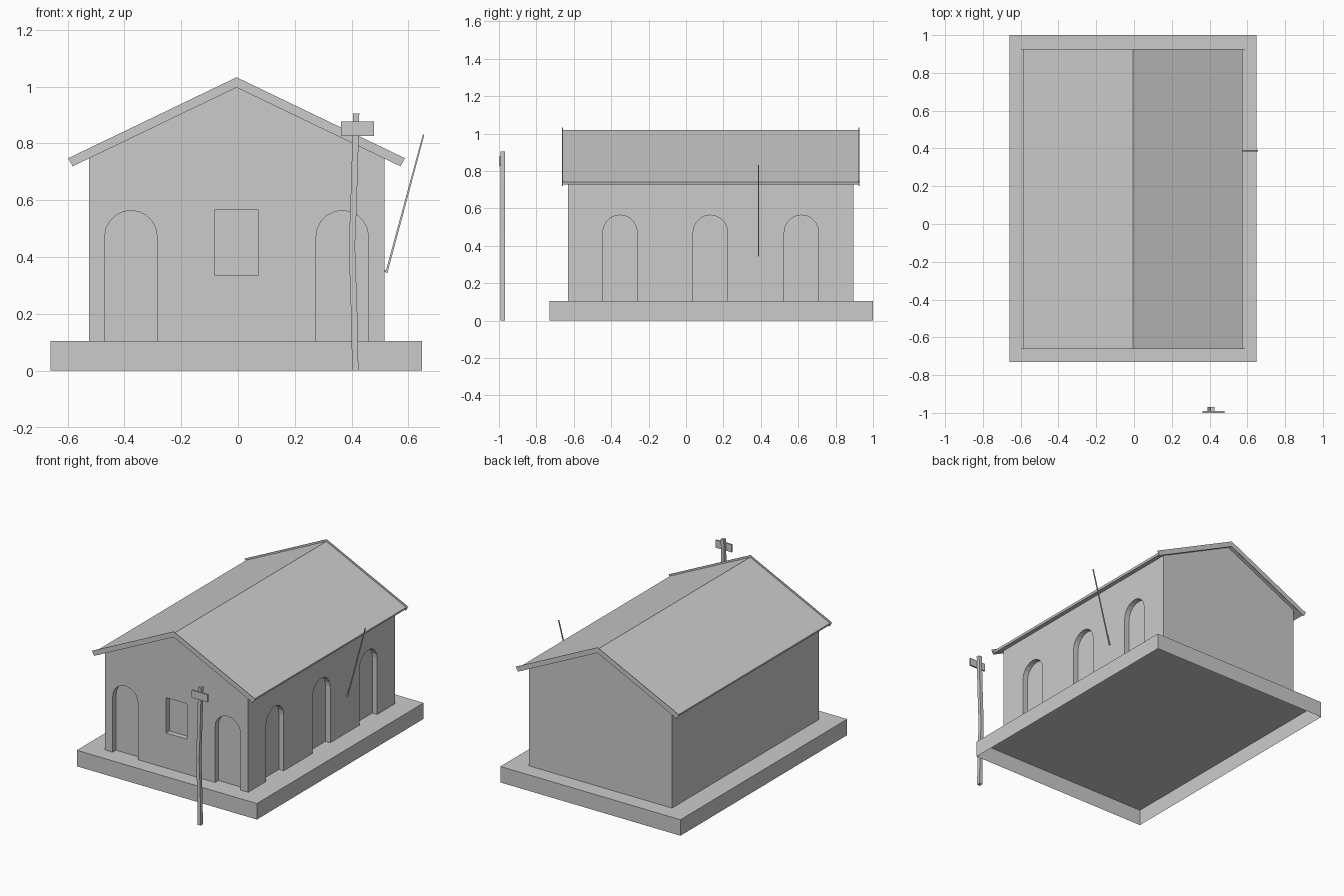
import bpy, bmesh, math
from mathutils import Vector

if "Cube" in bpy.data.objects:
    bpy.data.objects.remove(bpy.data.objects["Cube"], do_unlink=True)

grey = bpy.data.materials.new("plain grey")
grey.use_nodes = True
grey.diffuse_color = (0.6, 0.6, 0.6, 1)
grey.node_tree.nodes["Principled BSDF"].inputs["Base Color"].default_value = grey.diffuse_color


def finish(name, bm):
    bmesh.ops.recalc_face_normals(bm, faces=bm.faces)
    mesh = bpy.data.meshes.new(name)
    bm.to_mesh(mesh)
    bm.free()
    mesh.materials.append(grey)
    obj = bpy.data.objects.new(name, mesh)
    bpy.context.collection.objects.link(obj)
    return obj


def prism(name, profile, start, end, axis="y"):
    """Extrude a (horizontal, z) outline along x or y."""
    bm = bmesh.new()
    place = (lambda h, z: (h, start, z)) if axis == "y" else (lambda h, z: (start, h, z))
    face = bm.faces.new([bm.verts.new(place(h, z)) for h, z in profile])
    made = bmesh.ops.extrude_face_region(bm, geom=[face])["geom"]
    step = Vector((0, end - start, 0)) if axis == "y" else Vector((end - start, 0, 0))
    bmesh.ops.translate(bm, vec=step, verts=[v for v in made if isinstance(v, bmesh.types.BMVert)])
    return finish(name, bm)


def rect(a, b, low, high):
    return [(a, low), (b, low), (b, high), (a, high)]


def arch(a, b, low, spring, segments=10):
    mid, r = (a + b) / 2, (b - a) / 2
    arc = [(mid + r * math.cos(math.pi * i / segments), spring + r * math.sin(math.pi * i / segments))
           for i in range(segments + 1)]
    return [(a, low), (b, low)] + arc


def chevron(half, peak, eave, drop, inset):
    """Inverted V outline; drop is the vertical thickness at the ridge."""
    return [(RIDGE - half, eave), (RIDGE, peak), (RIDGE + half, eave),
            (RIDGE + half - inset, eave - drop + inset * SLOPE), (RIDGE, peak - drop),
            (RIDGE - half + inset, eave - drop + inset * SLOPE)]


RIDGE, SLOPE, FLOOR = -0.005, 0.48, 0.105
FRONT, SIDE, DEPTH = -0.63, 0.515, 0.035

# Plinth, open underneath
plinth = prism("plinth", rect(-0.66, 0.648, 0, FLOOR), -0.73, 1.0)
bm = bmesh.new()
bm.from_mesh(plinth.data)
bm.normal_update()
bmesh.ops.delete(bm, geom=[f for f in bm.faces if f.normal.z < -0.9], context="FACES_ONLY")
bm.to_mesh(plinth.data)
bm.free()

# House walls with gables
walls = prism("walls", [(-0.525, FLOOR), (SIDE, FLOOR), (SIDE, 0.754),
                        (RIDGE, 1.004), (-0.525, 0.754)], FRONT, 0.895)

# Recessed doorways and window
cutters = [prism("front_door_cutter", arch(a, a + 0.184, 0.05, 0.472), FRONT - 0.1, FRONT + DEPTH)
           for a in (-0.469, 0.275)]
cutters.append(prism("window_cutter", rect(-0.081, 0.07, 0.335, 0.567), FRONT - 0.1, FRONT + DEPTH))
cutters += [prism("side_door_cutter", arch(a, a + 0.184, 0.05, 0.472), SIDE - DEPTH, SIDE + 0.1, "x")
            for a in (-0.445, 0.038, 0.525)]
for cutter in cutters:
    cutter.hide_render = True
    cutter.hide_viewport = True
    mod = walls.modifiers.new("recess", "BOOLEAN")
    mod.operation = "DIFFERENCE"
    mod.solver = "EXACT"
    mod.object = cutter
bpy.context.view_layer.update()
cut = bpy.data.meshes.new_from_object(walls.evaluated_get(bpy.context.evaluated_depsgraph_get()))
walls.modifiers.clear()
walls.data = cut
for cutter in cutters:
    bpy.data.objects.remove(cutter, do_unlink=True)

# Roof sheet and the thin boards that close its two ends
prism("roof", chevron(0.58, 1.02, 0.742, 0.016, 0.004), -0.658, 0.925)
for name, y in (("front_gable_board", -0.662), ("back_gable_board", 0.923)):
    prism(name, chevron(0.593, 1.033, 0.748, 0.036, 0.016), y, y + 0.004)

# Signpost with a slightly crooked shaft
centres = [(0, 0.413), (0.2, 0.409), (0.44, 0.401), (0.56, 0.406), (0.72, 0.411), (0.905, 0.416)]
shaft = [(x - 0.011, z) for z, x in centres] + [(x + 0.011, z) for z, x in reversed(centres)]
prism("signpost", shaft, -0.992, -0.969)
prism("sign_board", rect(0.362, 0.478, 0.827, 0.877), -1.0, -0.99)

# Slanted pole on the side wall, with its small bracket
prism("flag_pole", [(0.519, 0.346), (0.526, 0.344), (0.656, 0.83), (0.651, 0.832)], 0.385, 0.391)
prism("pole_bracket", rect(0.51, 0.524, 0.347, 0.354), 0.385, 0.391)
